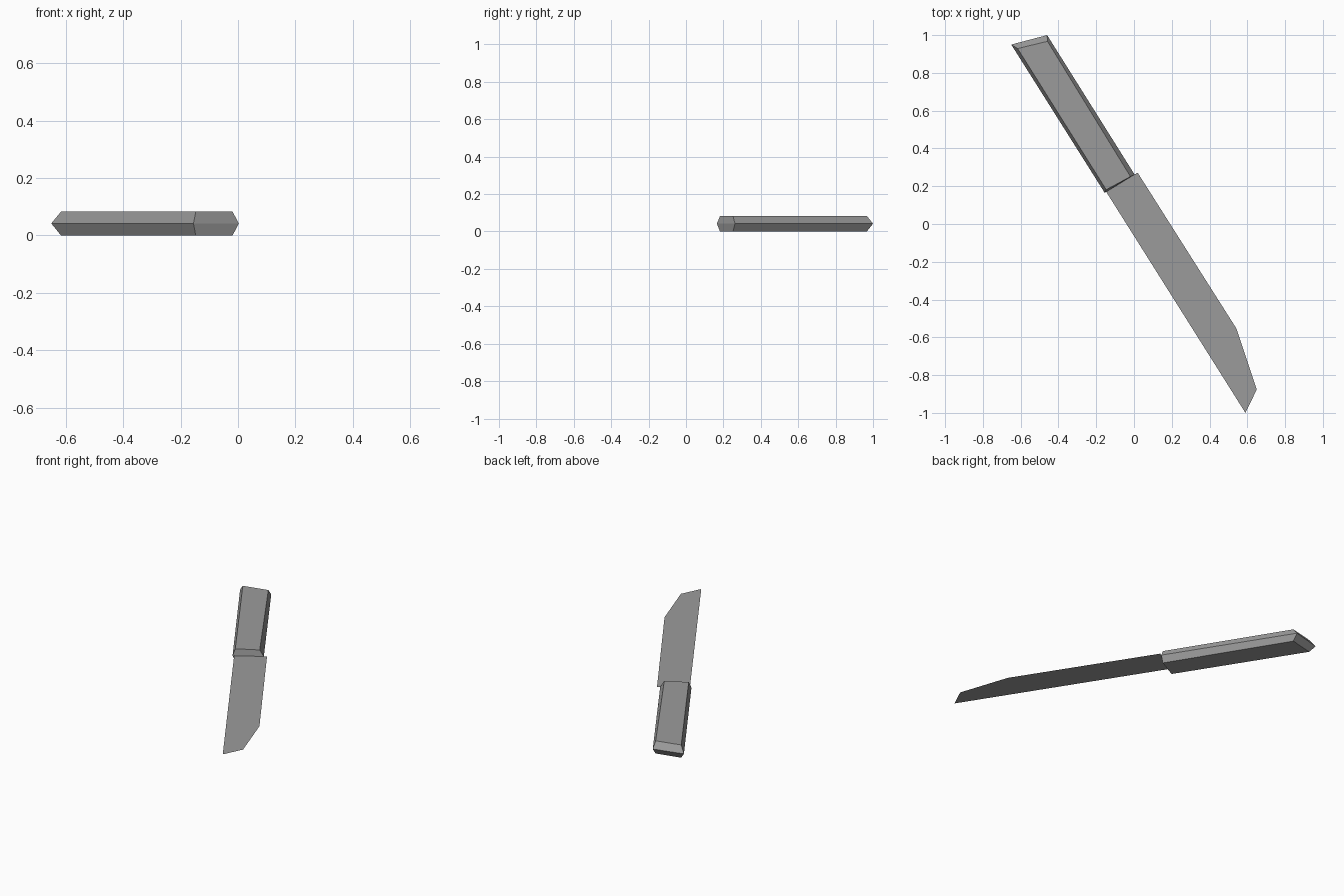
import bpy
import bmesh

MID_Z, TOP_Z = 0.042, 0.083

old = bpy.data.objects.get("Cube")
if old:
    bpy.data.objects.remove(old, do_unlink=True)

# One plain grey for the whole knife
grey = bpy.data.materials.new("steel_grey")
grey.use_nodes = True
colour = (0.33, 0.33, 0.33, 1)
grey.diffuse_color = colour
grey.node_tree.nodes["Principled BSDF"].inputs["Base Color"].default_value = colour


def build(name, rings):
    """Stack outlines given as (points, height); one outline makes a flat sheet."""
    bm = bmesh.new()
    loops = [[bm.verts.new((x, y, z)) for x, y in pts] for pts, z in rings]
    for low, high in zip(loops, loops[1:]):
        n = len(low)
        for i in range(n):
            j = (i + 1) % n
            bm.faces.new((low[i], low[j], high[j], high[i]))
    bm.faces.new(loops[-1])
    if len(loops) > 1:
        bm.faces.new(loops[0][::-1])
        bmesh.ops.recalc_face_normals(bm, faces=bm.faces)
    mesh = bpy.data.meshes.new(name)
    bm.to_mesh(mesh)
    bm.free()
    mesh.materials.append(grey)
    obj = bpy.data.objects.new(name, mesh)
    bpy.context.collection.objects.link(obj)
    return obj


# Handle: widest at mid height, bevelled to a smaller face above and below
girth = [(-0.155, 0.165), (0.003, 0.262), (-0.46, 1.0), (-0.65, 0.95)]
flat = [(-0.147, 0.182), (-0.019, 0.251), (-0.458, 0.967), (-0.616, 0.929)]
build("handle", [(flat, 0), (girth, MID_Z), (flat, TOP_Z)])

# Blade: thin sheet with a clipped tip, level with the handle's widest line
outline = [(-0.147, 0.17), (0.59, -1.0), (0.65, -0.876), (0.542, -0.553), (0.019, 0.272)]
build("blade", [(outline, MID_Z)])
